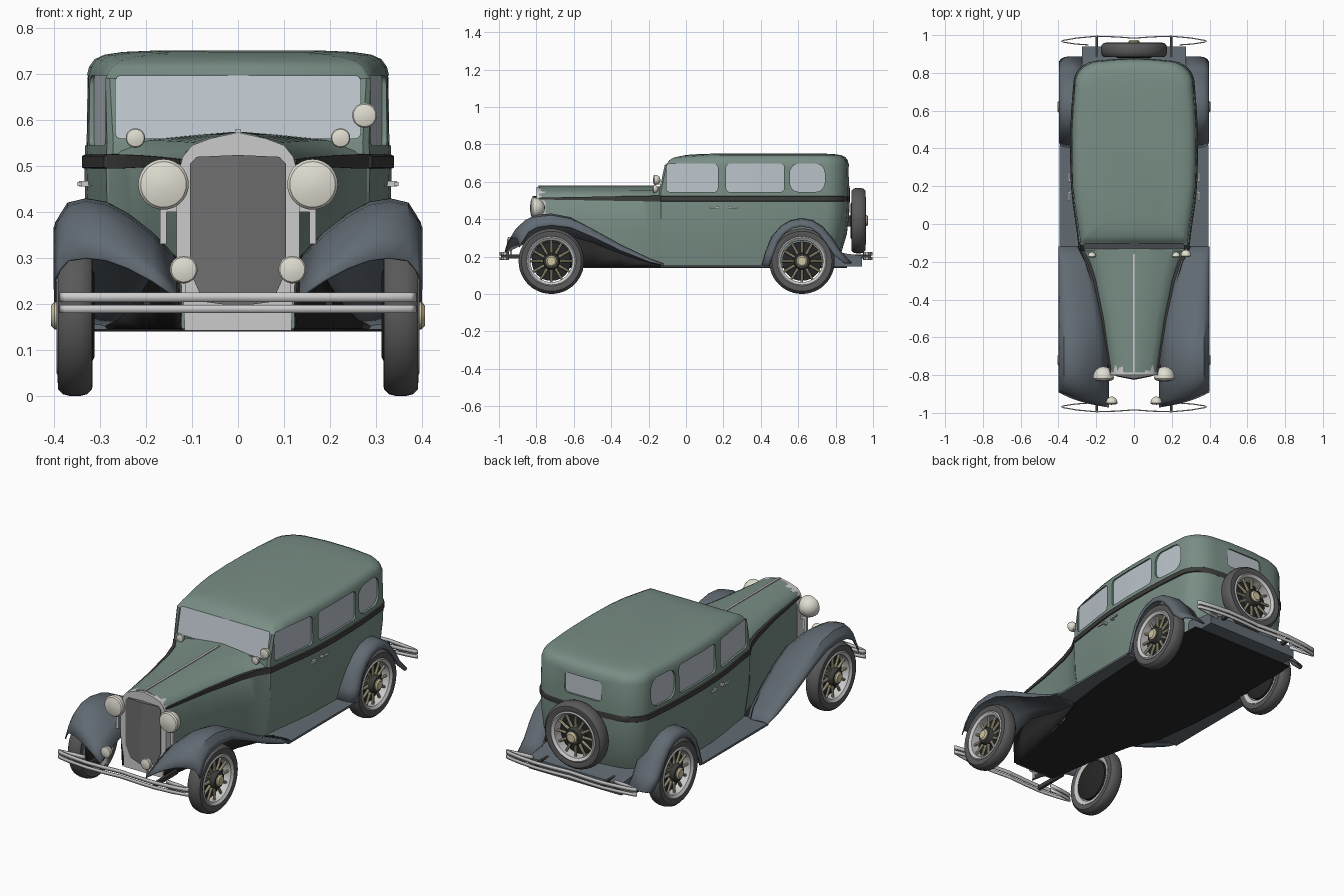
import bpy, bmesh
from math import sin, cos, pi, radians, sqrt
from mathutils import Matrix

if "Cube" in bpy.data.objects:
    bpy.data.objects.remove(bpy.data.objects["Cube"])


def mat(name, r, g, b):
    m = bpy.data.materials.new(name)
    m.diffuse_color = (r, g, b, 1)
    m.use_nodes = True
    m.node_tree.nodes["Principled BSDF"].inputs["Base Color"].default_value = m.diffuse_color
    return m


GREEN = mat("green_paint", .19, .27, .235)
BLUE = mat("slate_paint", .12, .145, .17)
DARK = mat("dark_trim", .045, .045, .043)
BLACK = mat("underside", .02, .02, .02)
CHROME = mat("bright_metal", .6, .61, .63)
GRILLE = mat("grille_mesh", .16, .16, .16)
GLASS = mat("window_glass", .5, .55, .6)
RUBBER = mat("rubber", .1, .1, .1)
CREAM = mat("cream", .62, .56, .36)
LENS = mat("lamp", .75, .73, .64)


def finish(name, bm, m, mirror=False, thick=0):
    bmesh.ops.remove_doubles(bm, verts=bm.verts, dist=1e-5)
    bmesh.ops.recalc_face_normals(bm, faces=bm.faces)
    me = bpy.data.meshes.new(name)
    bm.to_mesh(me)
    bm.free()
    me.materials.append(m)
    ob = bpy.data.objects.new(name, me)
    bpy.context.collection.objects.link(ob)
    if thick:
        s = ob.modifiers.new("thickness", 'SOLIDIFY')
        s.thickness, s.offset = thick, 0
    if mirror:
        ob.modifiers.new("mirror", 'MIRROR')
    return ob


def loft(name, rings, m, closed=True, caps=True, **kw):
    bm = bmesh.new()
    vs = [[bm.verts.new(p) for p in r] for r in rings]
    n = len(rings[0])
    for a, b in zip(vs, vs[1:]):
        for i in range(n if closed else n - 1):
            j = (i + 1) % n
            bm.faces.new((a[i], a[j], b[j], b[i]))
    if caps and closed:
        bm.faces.new(vs[0])
        bm.faces.new(vs[-1])
    return finish(name, bm, m, **kw)


def lathe(name, prof, M, m, seg=40, mirror=False, closed=False):
    rings = [[M @ Matrix.Rotation(2 * pi * i / seg, 4, 'Z') @ Matrix.Translation((r, 0, a)).to_translation()
              for i in range(seg)] for r, a in prof]
    if closed:
        rings.append(rings[0])
    return loft(name, rings, m, caps=not closed, mirror=mirror)


def box(name, x0, x1, y0, y1, z0, z1, m, mirror=False):
    return loft(name, [[(x0, y, z0), (x1, y, z0), (x1, y, z1), (x0, y, z1)] for y in (y0, y1)], m, mirror=mirror)


def lerp(tab, v):
    if v <= tab[0][0]:
        return tab[0][1]
    for (a, p), (b, q) in zip(tab, tab[1:]):
        if v <= b:
            return p + (q - p) * (v - a) / (b - a)
    return tab[-1][1]


def W(y):  # body half width in plan
    return lerp([(-.8, .12), (-.5, .168), (-.3, .212), (-.2, .245), (-.13, .285), (0, .3), (.1, .315),
                 (.2, .325), (.35, .33), (.5, .328), (.6, .324), (.745, .312)], y)


def yfront(z):  # leaning windscreen line
    return -.144 + .037 * max(0, min(1, (z - .55) / .17))


# Passenger cabin: plan outlines stacked from floor to roof
def outline(z, d, yr, add=0):
    yf, yr = yfront(z) + d, yr - d
    h = [(0, yf), (W(yf) - d - .008 + add, yf), (W(yf + .01) - d + add, yf + .01)]
    h += [(W(y) - d + add, y) for y in (0, .1, .2, .35, .5, .6)]
    w = W(yr - .13) - d + add
    for i in range(8):
        t = i / 7 * pi / 2
        h.append((w - .14 * (1 - cos(t)), yr - .01 - .12 * (1 - sin(t))))
    h += [(.08, yr - .001), (0, yr)]
    full = h + [(-x, y) for x, y in h[-2:0:-1]]
    return [(x, y, z - (.02 * max(0, min(1, (.2 - y) / .32)) ** 2 if z > .69 else 0)) for x, y in full]


layers = [(.146, 0, .80, -.03), (.22, 0, .83, -.02), (.32, 0, .86, -.004), (.42, 0, .872, .002), (.5, 0, .876, .004),
          (.55, 0, .876, .002), (.69, 0, .872, 0), (.715, .006, .87, 0), (.732, .018, .87, 0),
          (.742, .04, .87, 0), (.748, .08, .87, 0), (.751, .15, .87, 0)]
cabin = loft("cabin", [outline(*l) for l in layers], GREEN)
loft("cabin_belt", [outline(z, 0, .876, a) for z, a in ((.494, .003), (.497, .009), (.522, .009), (.525, .003))], DARK)


# Windows: pockets cut in the cabin with a glass pane in each
def panel(name, P, u0, u1, z0, z1, r, o0, o1, m, mirror):
    d = [r * k for k in (0, .08, .3, .6, 1)]
    n = 8
    us = [u0 + k for k in d] + [u0 + r + (u1 - u0 - 2 * r) * i / n for i in range(1, n)] + [u1 - k for k in d[::-1]]
    rings = []
    for u in us:
        e = min(u - u0, u1 - u, r)
        k = r - sqrt(max(0, r * r - (r - e) ** 2))
        k = min(k, r * .98)
        rings.append([P(u, z0 + k, o0), P(u, z0 + k, o1), P(u, z1 - k, o1), P(u, z1 - k, o0)])
    return loft(name, rings, m, mirror=mirror)


def side(u, z, o):
    return (W(u) + o, u, z)


def front(u, z, o):
    return (u, yfront(z) - o, z)


def rear(u, z, o):
    return (u, .874 + o, z)


for name, P, u0, u1, z0, z1, r, mir in (
        ("front_side_window", side, -.105, .17, .545, .697, .02, True),
        ("middle_side_window", side, .215, .525, .545, .697, .02, True),
        ("rear_side_window", side, .555, .742, .545, .697, .05, True),
        ("windscreen", front, -.266, .266, .56, .697, .012, False),
        ("rear_window", rear, -.108, .108, .575, .68, .02, False)):
    cut = panel("cutter", P, u0, u1, z0, z1, r, -.014, .03, GREEN, mir)
    cut.hide_render = True
    b = cabin.modifiers.new("pocket", 'BOOLEAN')
    b.operation, b.object, b.solver = 'DIFFERENCE', cut, 'EXACT'
    bpy.context.view_layer.objects.active = cabin
    bpy.ops.object.modifier_apply(modifier=b.name)
    bpy.data.objects.remove(cut)
    panel(name, P, u0, u1, z0, z1, r, -.017, -.009, GLASS, mir)

# Hood and cowl: sections along y, peaked top blending to the wide cowl
rings, belt = [], []
for y in (-.785, -.65, -.5, -.4, -.3, -.25, -.2, -.16, -.13):
    w, t = W(y), max(0, (y + .785) / .655)
    h = [(0, .575), (.3 * w, .568), (.7 * w, .55 + .006 * t), (.92 * w, .532), (w, .508), (w, .35), (w - .03 * t, .146)]
    rings.append([(x, y, z) for x, z in h] + [(-x, y, z) for x, z in h[::-1][:-1]])
    k = .005 + .011 * t
    belt.append([(w - .01, y, .51 - k), (w + .005, y, .51 - k), (w + .005, y, .51 + k), (w - .012, y, .51 + k)])
loft("hood", rings, GREEN)
loft("hood_belt", belt, DARK, mirror=True)
box("hood_ridge_strip", -.006, .006, -.79, -.16, .572, .579, CHROME)

# Radiator shell and grille
sh = [(0, .573), (.06, .56), (.1, .545), (.12, .52), (.134, .47), (.134, .3), (.118, .2), (.116, .143)]
loft("radiator_shell", [[(s * x, y, z) for s, hh in ((1, sh), (-1, sh[-1:0:-1])) for x, z in hh]
                        for y in (-.75, -.8)], CHROME)
gr = [(.09, .52), (.104, .505), (.104, .27), (.075, .205)]
loft("grille", [[(0, -.79, .524)] + [(x, -.79, z) for x, z in gr] + [(0, -.79, .195)],
                [(0, -.82, .524)] + [(x, -.804, z) for x, z in gr] + [(0, -.825, .195)]], GRILLE, mirror=True)

# Front fenders sweeping down to the running boards
rings, apron = [], []
for y, zc, zi, zo in ((-.925, .30, .215, .25), (-.90, .35, .235, .285), (-.86, .393, .26, .33), (-.8, .42, .29, .355),
                      (-.72, .427, .30, .366), (-.62, .408, .30, .355), (-.5, .345, .265, .305),
                      (-.35, .262, .21, .232), (-.2, .19, .165, .172), (-.12, .16, .15, .152)):
    xi = max(W(y) - .005, .135)
    s = max(0, min(1, (-.78 - y) / .145))
    ring = []
    for t, k in ((0, 0), (.2, .42), (.4, .74), (.58, .94), (.75, 1), (.9, .93), (.97, .7)):
        ring.append((xi + t * (.395 - xi), y - s * (.045 * (1 - t) - .035 * t ** 3), zi + k * (zc - zi)))
    ring.append((.398, y + s * .035, min(zo, ring[-1][2])))
    rings.append(ring)
    if y > -.85:
        apron.append([(W(y) + .004, y, .146), (W(y) + .012, y, zi + .01)])
loft("front_fender", rings, BLUE, closed=False, mirror=True, thick=.006)
loft("front_splash_apron", apron, BLACK, closed=False, mirror=True, thick=.004)

# Rear fenders: an arch with a rolled outer edge
rings = []
for y, z in ((.405, .148), (.425, .22), (.46, .305), (.51, .362), (.56, .391), (.615, .402), (.675, .392),
             (.73, .358), (.78, .30), (.825, .228), (.885, .165)):
    dy, dz = .62 - y, .16 - z
    l = sqrt(dy * dy + dz * dz)
    rings.append([(x, y + dy / l * r, z + dz / l * r) for x, r in
                  ((.27, 0), (.34, 0), (.368, .003), (.386, .012), (.395, .026), (.395, .042))])
loft("rear_fender", rings, BLUE, closed=False, mirror=True, thick=.006)
box("running_board", .25, .395, -.135, .42, .145, .156, BLUE, mirror=True)

# Floor and rear apron
ys = (-.79, -.5, -.3, -.13, .1, .35, .6, .86)
loft("floor", [[(-W(y), y, .14), (W(y), y, .14), (W(y), y, .147), (-W(y), y, .147)] for y in ys], BLACK)
loft("rear_apron", [[(-.275, y, .146), (.275, y, .146), (.275, y, z), (-.275, y, z)]
                    for y, z in ((.76, .235), (.86, .215), (.94, .205))], BLUE)


# Wheels: tyre, rim, spokes, hub; the outward axis is local z
def wheel(tag, M, mirror):
    half = [(.122, .03), (.142, .038), (.16, .037), (.171, .026), (.175, .01)]
    lathe(tag + "_tyre", half + [(r, -a) for r, a in half[::-1]], M, RUBBER, 48, mirror, True)
    lathe(tag + "_rim", [(.112, -.03), (.132, -.036), (.132, .036), (.126, .04), (.112, .03)], M, CHROME, 48, mirror, True)
    lathe(tag + "_brake_drum", [(.09, -.042), (.105, -.035), (.105, -.012), (.09, -.01)], M, BLACK, 32, mirror)
    lathe(tag + "_hub", [(.046, -.02), (.046, .03), (.04, .04)], M, DARK, 24, mirror)
    lathe(tag + "_hub_cap", [(.03, .03), (.03, .045), (.022, .052)], M, CREAM, 24, mirror)
    bm = bmesh.new()
    for i in range(12):
        R = M @ Matrix.Rotation(2 * pi * i / 12, 4, 'Z') @ Matrix.Translation((.08, 0, .01)) @ Matrix.Rotation(pi / 2, 4, 'Y')
        bmesh.ops.create_cone(bm, cap_ends=True, segments=8, radius1=.008, radius2=.0065, depth=.08, matrix=R)
    finish(tag + "_spokes", bm, CREAM, mirror)


RX = Matrix.Rotation(pi / 2, 4, 'Y')
wheel("front_wheel", Matrix.Translation((.354, -.72, .175)) @ RX, True)
wheel("rear_wheel", Matrix.Translation((.354, .62, .175)) @ RX, True)
wheel("spare_wheel", Matrix.Translation((0, .922, .392)) @ Matrix.Rotation(-pi / 2, 4, 'X'), False)
box("spare_wheel_mount", -.03, .03, .83, .92, .36, .42, DARK)


# Lamps: bullet shells facing forward
def lamp(name, x, y, z, r, mirror=True):
    M = Matrix.Translation((x, y, z)) @ Matrix.Rotation(pi / 2, 4, 'X')
    prof = [(r * cos(radians(a)), r * 1.05 * sin(radians(a))) for a in (-88, -70, -50, -30, -12, 0)]
    prof += [(r, r * .12), (r * .9, r * .25), (r * .55, r * .36), (r * .05, r * .4)]
    lathe(name, prof, M, LENS, 28, mirror)


lamp("headlamp", .162, -.812, .46, .055)
lamp("fog_lamp", .118, -.945, .275, .03)
lamp("cowl_lamp", .223, -.17, .561, .021)
lamp("spot_lamp", .275, -.165, .61, .027, False)
box("headlamp_bracket", .11, .162, -.79, -.775, .40, .415, CHROME, True)
box("headlamp_post", .155, .169, -.79, -.775, .33, .42, CHROME, True)
box("fog_lamp_post", .113, .123, -.94, -.93, .205, .26, CHROME, True)
box("spot_lamp_arm", .27, .28, -.165, -.12, .585, .6, CHROME)

# Bumpers: twin curved bars with returned ends and brackets
path = [(.24, -.948), (.31, -.953), (.375, -.963), (.385, -.967), (.375, -.972), (.3, -.985), (.2, -.994), (.1, -.991), (0, -.984)]
for tag, s in (("front", 1), ("rear", -1)):
    for lab, z0, z1 in (("lower", .181, .198), ("upper", .205, .225)):
        loft(f"{tag}_bumper_{lab}_bar", [[(x, s * y, z0), (x, s * y, z1)] for x, y in path], CHROME,
             closed=False, mirror=True, thick=.006)
    y0, y1 = sorted((s * -.99, s * -.80))
    box(tag + "_bumper_bracket", .19, .205, y0, y1, .19, .212, DARK, True)

# Door handles
for i, y in enumerate((.17, .23)):
    box(f"door_handle_stem_{i}", .32, .346, y - .006, y + .006, .455, .467, CHROME, True)
    s = -1 if i == 0 else 1
    a, b = sorted((y, y + s * .045))
    box(f"door_handle_{i}", .34, .349, a, b, .457, .465, CHROME, True)

for ob in bpy.context.scene.objects:
    ob.select_set(True)
bpy.ops.object.shade_smooth_by_angle(angle=radians(35))
